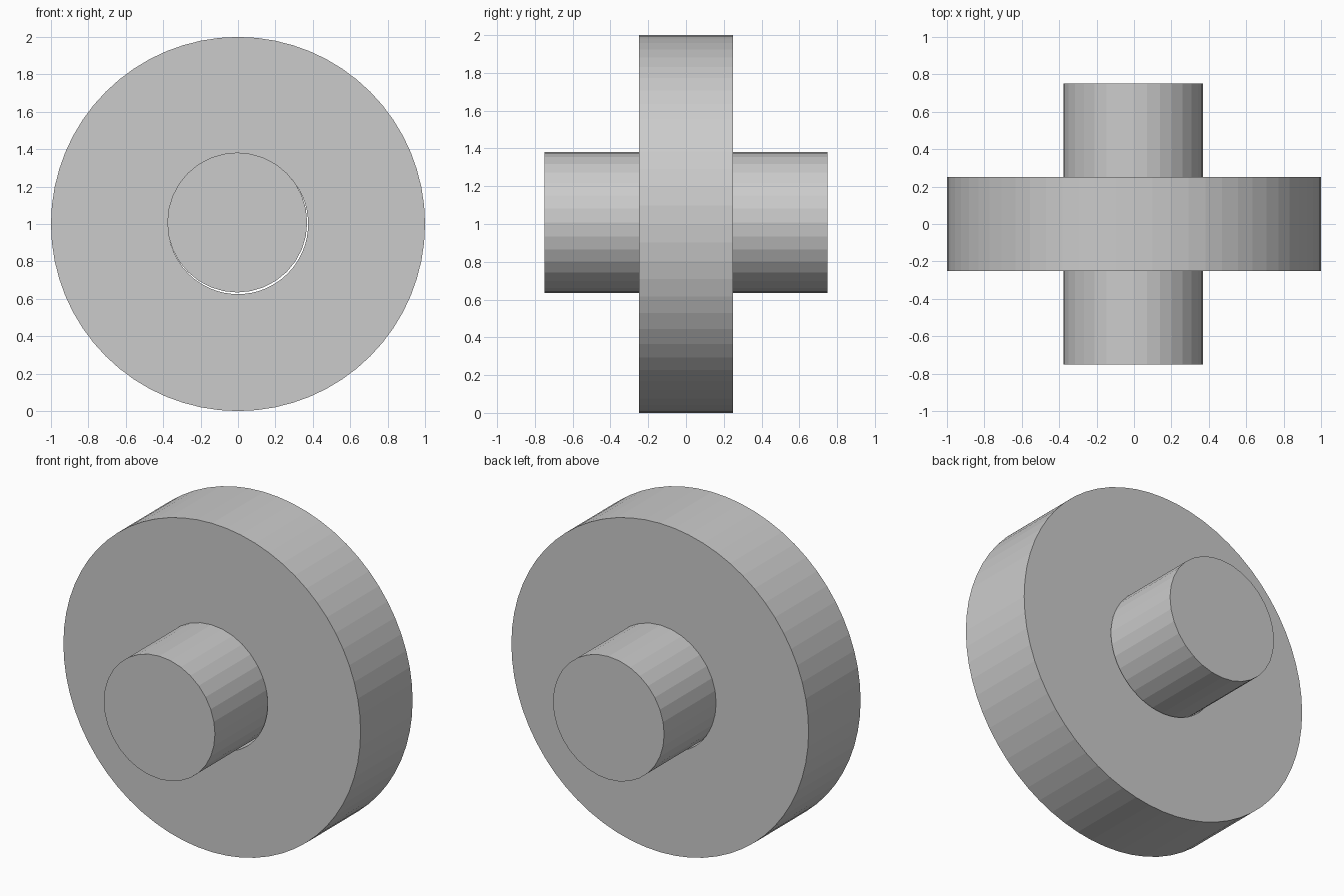
import bpy, bmesh
from math import cos, sin, tau

if "Cube" in bpy.data.objects:
    bpy.data.objects.remove(bpy.data.objects["Cube"])


def ring(bm, radius, y, segments, cx=0.0, cz=1.0):
    """One circle of vertices facing along y."""
    return [bm.verts.new((cx + radius * cos(tau * i / segments), y,
                          cz + radius * sin(tau * i / segments)))
            for i in range(segments)]


def bridge(bm, a, b):
    n = len(a)
    for i in range(n):
        j = (i + 1) % n
        bm.faces.new((a[i], a[j], b[j], b[i]))


def finish(bm, name):
    bmesh.ops.recalc_face_normals(bm, faces=bm.faces)
    mesh = bpy.data.meshes.new(name)
    bm.to_mesh(mesh)
    bm.free()
    obj = bpy.data.objects.new(name, mesh)
    bpy.context.collection.objects.link(obj)
    return obj


# Wheel disc with a bored centre
bm = bmesh.new()
profile = [(1.0, -0.25), (1.0, 0.25), (0.375, 0.25), (0.375, -0.25)]
loops = [ring(bm, r, y, 64) for r, y in profile]
for k in range(4):
    bridge(bm, loops[k], loops[(k + 1) % 4])
finish(bm, "wheel_disc")

# Axle, sitting very slightly high in the bore
bm = bmesh.new()
front = ring(bm, 0.374, -0.75, 32, cx=-0.004, cz=1.008)
back = ring(bm, 0.374, 0.75, 32, cx=-0.004, cz=1.008)
bridge(bm, front, back)
bm.faces.new(front)
bm.faces.new(back)
finish(bm, "axle")
